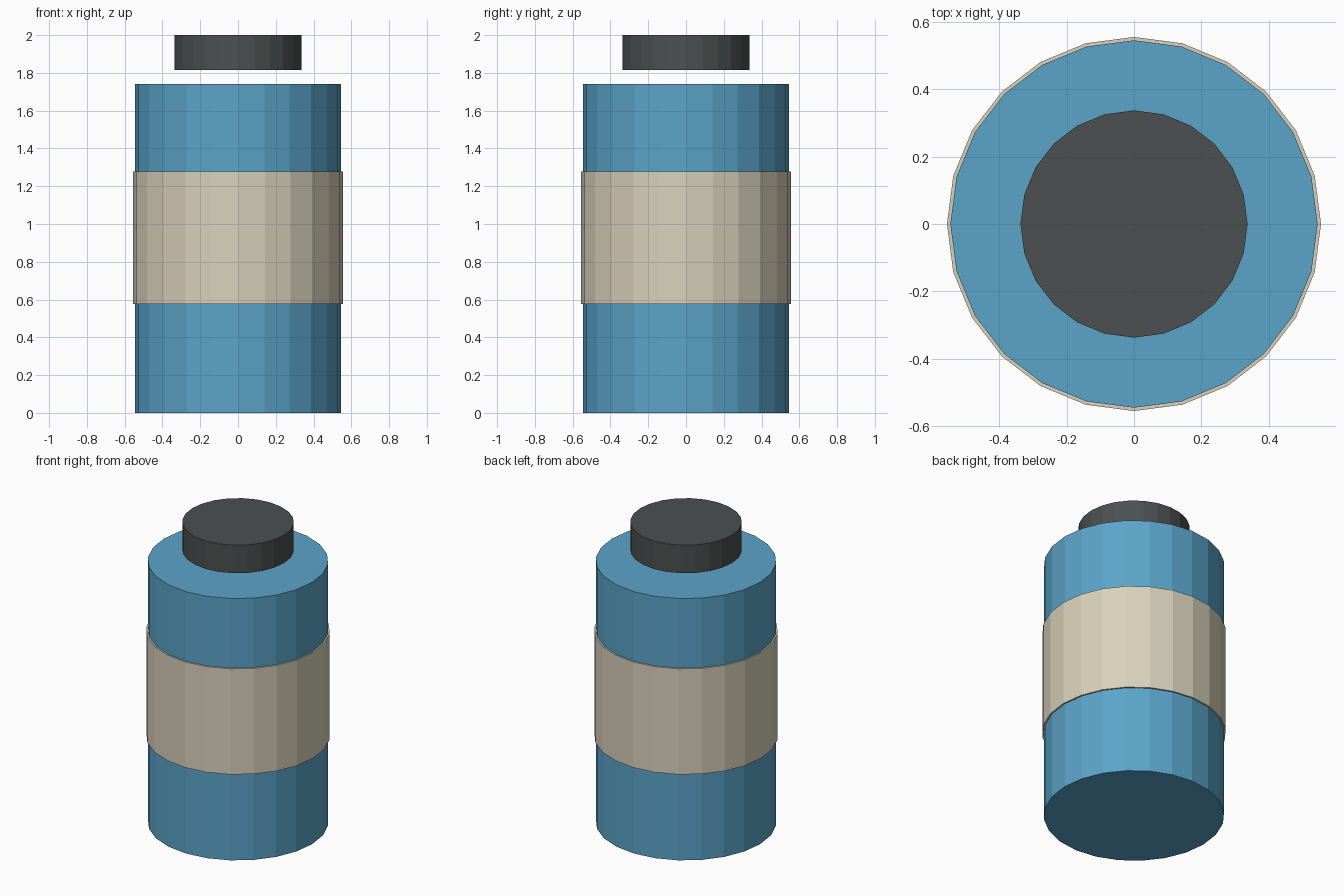
import bpy, math

if "Cube" in bpy.data.objects:
    bpy.data.objects.remove(bpy.data.objects["Cube"])


def srgb(*rgb):
    # convert 0-255 display colour to linear values
    lin = [(c / 255 / 12.92) if c <= 10 else ((c / 255 + 0.055) / 1.055) ** 2.4 for c in rgb]
    return (*lin, 1.0)


def material(name, rgb):
    m = bpy.data.materials.new(name)
    m.diffuse_color = srgb(*rgb)
    m.use_nodes = True
    m.node_tree.nodes["Principled BSDF"].inputs["Base Color"].default_value = m.diffuse_color
    return m


def cylinder(name, radius, z0, z1, mat):
    # upright 24-sided flat-shaded cylinder between two heights
    bpy.ops.mesh.primitive_cylinder_add(vertices=24, radius=radius, depth=z1 - z0,
                                        location=(0, 0, (z0 + z1) / 2))
    ob = bpy.context.object
    ob.name = name
    ob.data.materials.append(mat)
    return ob


blue = material("blue", (91, 164, 201))
cream = material("cream", (217, 209, 187))
dark = material("dark grey", (76, 80, 80))

# bottle body, label band around it, and the cap hovering above
cylinder("body", 0.545, 0.0, 1.742, blue)
cylinder("label", 0.555, 0.576, 1.279, cream)
cylinder("cap", 0.337, 1.814, 2.0, dark)
